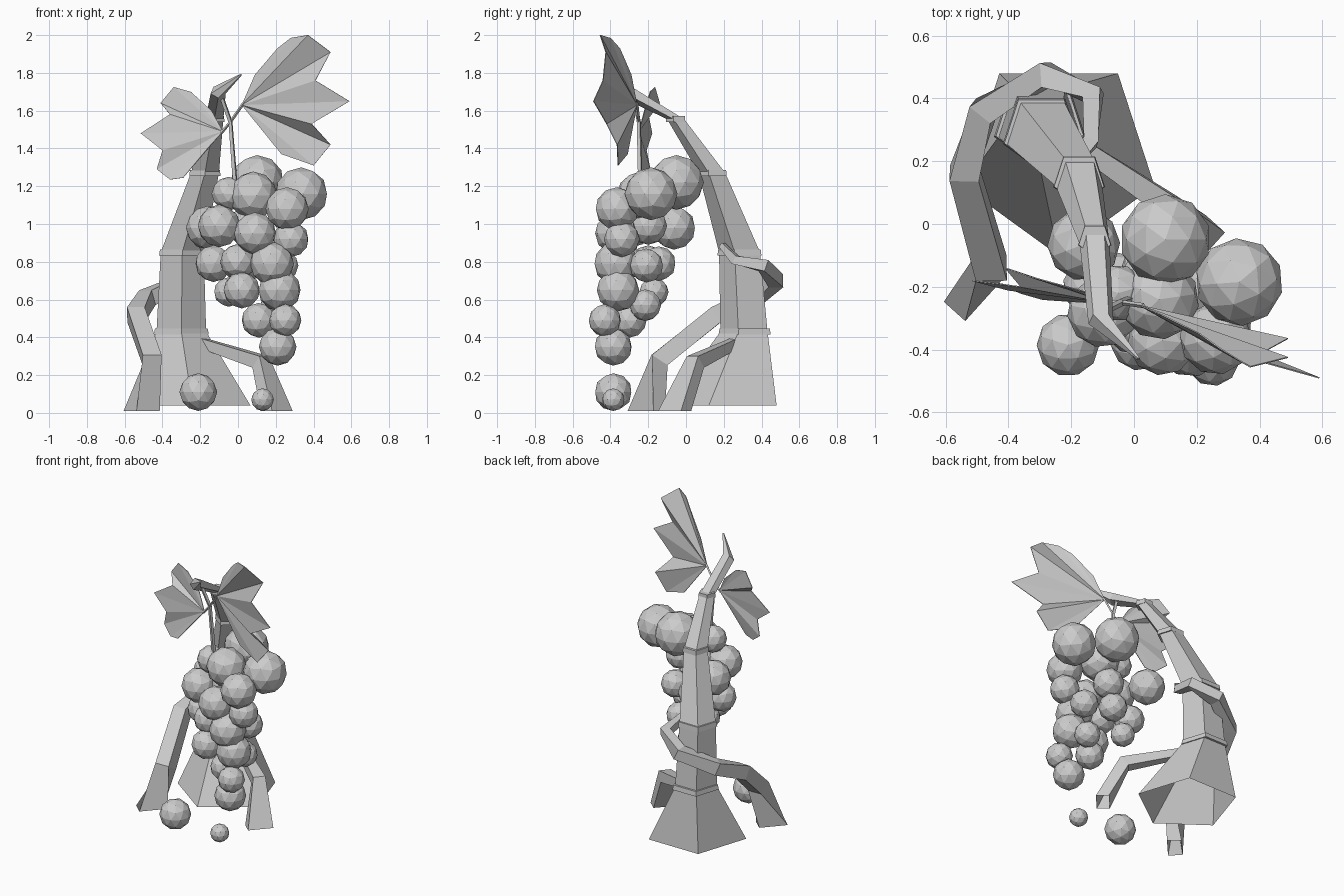
import bpy, bmesh
from math import sin, cos, pi, radians
from mathutils import Vector


def mesh_object(name, verts, faces):
    me = bpy.data.meshes.new(name)
    bm = bmesh.new()
    vs = [bm.verts.new(v) for v in verts]
    for f in faces:
        bm.faces.new([vs[i] for i in f])
    bmesh.ops.recalc_face_normals(bm, faces=bm.faces)
    bm.to_mesh(me)
    bm.free()
    ob = bpy.data.objects.new(name, me)
    bpy.context.collection.objects.link(ob)
    return ob


def loft(name, sections, n, phase, cap_start=True, cap_end=True):
    """Skin (centre, radius, u axis, v axis) rings."""
    verts, faces = [], []
    for c, r, u, v in sections:
        for k in range(n):
            a = phase + 2 * pi * k / n
            verts.append(Vector(c) + r * (cos(a) * u + sin(a) * v))
    for s in range(len(sections) - 1):
        for k in range(n):
            j = (k + 1) % n
            faces.append([s * n + k, s * n + j, (s + 1) * n + j, (s + 1) * n + k])
    if cap_start:
        faces.append(list(range(n))[::-1])
    if cap_end:
        faces.append([len(verts) - n + k for k in range(n)])
    return mesh_object(name, verts, faces)


def vine(name, points, phase=pi / 4, foot=None):
    """Square tube along (x, y, z, r) points; foot = (angle, aspect) of an open ring on the ground."""
    ps = [Vector(p[:3]) for p in points]
    secs, u = [], Vector((1, 0, 0))
    for i, p in enumerate(ps):
        d = Vector()
        if i > 0:
            d += (p - ps[i - 1]).normalized()
        if i < len(ps) - 1:
            d += (ps[i + 1] - p).normalized()
        d.normalize()
        side = d.cross(Vector((0, 0, 1)))
        if side.length > 0.3:
            u = side.normalized()
        v = u.cross(d).normalized()
        if foot and i == len(ps) - 1:
            a = radians(foot[0])
            u = Vector((cos(a), sin(a), 0))
            v = Vector((-sin(a), cos(a), 0)) * foot[1]
            if secs[-1][2].dot(u) < 0:
                u, v = -u, -v
        secs.append((p, points[i][3], u, v))
    return loft(name, secs, 4, phase, cap_end=not foot)


# Trunk: five-sided bent post, open underneath
def level(c, r, tilt=0):
    t = radians(tilt)
    return (c, r, Vector((1, 0, 0)), Vector((0, cos(t), sin(t))))


loft("trunk", [
    level((-0.24, 0.22, 0.04), 0.321),
    level((-0.30, 0.32, 0.43), 0.138),
    level((-0.295, 0.295, 0.85), 0.12),
    level((-0.175, 0.145, 1.27), 0.078),
    level((-0.125, -0.05, 1.555), 0.050),
    level((-0.105, -0.31, 1.70), 0.042, 50),
    level((0.015, -0.43, 1.79), 0.006, 50)], 5, -pi / 2, cap_start=False)

# Bands around the trunk joints
bands = [(-0.30, 0.325, 0.43, 0.153), (-0.295, 0.295, 0.85, 0.129),
         (-0.175, 0.145, 1.27, 0.087), (-0.125, -0.05, 1.555, 0.056)]
for i, (x, y, z, r) in enumerate(bands):
    loft(f"trunk_band_{i}", [level((x, y, z - 0.016), r), level((x, y, z + 0.016), r * 0.96)],
         5, -pi / 2)

# Roots that leave the trunk and reach the ground
vine("winding_root", [
    (-0.19, 0.19, 0.89, 0.02), (-0.14, 0.26, 0.81, 0.034), (-0.13, 0.41, 0.78, 0.045),
    (-0.28, 0.475, 0.70, 0.055), (-0.48, 0.36, 0.61, 0.06), (-0.54, 0.16, 0.52, 0.066),
    (-0.455, -0.14, 0.28, 0.07), (-0.51, -0.21, 0.01, 0.13)], foot=(48, 0.5))
vine("short_root", [
    (-0.22, 0.28, 0.38, 0.035), (0.12, 0.05, 0.27, 0.055), (0.205, -0.06, 0.01, 0.115)],
    foot=(48, 0.5))

# Stems for the bunch and the leaves
vine("bunch_stem", [(-0.10, -0.28, 1.71, 0.012), (-0.04, -0.25, 1.54, 0.012),
                    (-0.01, -0.24, 1.15, 0.014)], 0)
vine("right_leaf_stem", [(-0.04, -0.25, 1.54, 0.008), (0.03, -0.26, 1.64, 0.008)], 0)
vine("left_leaf_stem", [(-0.04, -0.25, 1.54, 0.008), (-0.09, -0.25, 1.48, 0.008)], 0)


# Leaves: folded fans around the stem end
def leaf(name, base, rim):
    faces = [[0, i, i + 1] for i in range(1, len(rim))]
    ob = mesh_object(name, [base] + rim, faces)
    mod = ob.modifiers.new("thickness", 'SOLIDIFY')
    mod.thickness = 0.004
    mod.offset = 0


leaf("right_leaf", (0.02, -0.26, 1.63), [
    (0.09, -0.29, 1.79), (0.21, -0.35, 1.93), (0.28, -0.40, 1.985), (0.37, -0.455, 2.0),
    (0.49, -0.425, 1.91), (0.41, -0.44, 1.76), (0.59, -0.49, 1.65), (0.39, -0.42, 1.53),
    (0.49, -0.365, 1.42), (0.40, -0.36, 1.31), (0.23, -0.31, 1.37)])
leaf("left_leaf", (-0.08, -0.25, 1.49), [
    (-0.14, -0.22, 1.60), (-0.25, -0.19, 1.70), (-0.34, -0.165, 1.725), (-0.41, -0.14, 1.64),
    (-0.36, -0.20, 1.58), (-0.515, -0.18, 1.48), (-0.40, -0.21, 1.39), (-0.43, -0.19, 1.29),
    (-0.36, -0.22, 1.235), (-0.29, -0.24, 1.245), (-0.16, -0.25, 1.40)])

# Round fruit: hanging bunch from top to bottom, then two fallen ones
fruit = [
    (0.10, -0.05, 1.22, 0.145), (0.335, -0.185, 1.16, 0.14), (0.08, -0.24, 1.15, 0.128),
    (0.26, -0.365, 1.08, 0.115), (-0.05, -0.22, 1.16, 0.09), (-0.16, -0.065, 0.98, 0.116),
    (-0.10, -0.28, 0.99, 0.113), (0.09, -0.37, 0.95, 0.112), (0.28, -0.34, 0.92, 0.095),
    (0.04, -0.20, 0.99, 0.10), (-0.13, -0.20, 0.79, 0.097), (0.0, -0.32, 0.80, 0.095),
    (0.18, -0.37, 0.79, 0.117), (0.05, -0.145, 0.79, 0.092), (0.23, -0.21, 0.78, 0.09),
    (0.02, -0.37, 0.65, 0.097), (0.22, -0.36, 0.65, 0.113), (-0.05, -0.17, 0.64, 0.078),
    (0.20, -0.215, 0.57, 0.084), (0.11, -0.30, 0.49, 0.092), (0.25, -0.43, 0.49, 0.086),
    (0.21, -0.385, 0.35, 0.1)]
fallen = [(-0.21, -0.385, 0.11, 0.10), (0.13, -0.385, 0.07, 0.06)]
for i, (x, y, z, r) in enumerate(fruit + fallen):
    bpy.ops.mesh.primitive_ico_sphere_add(subdivisions=2, radius=r, location=(x, y, z))
    kind = "fruit" if i < len(fruit) else "fallen_fruit"
    bpy.context.object.name = f"{kind}_{i}"
    bpy.context.object.rotation_euler = (0, 0, i * 0.7)
